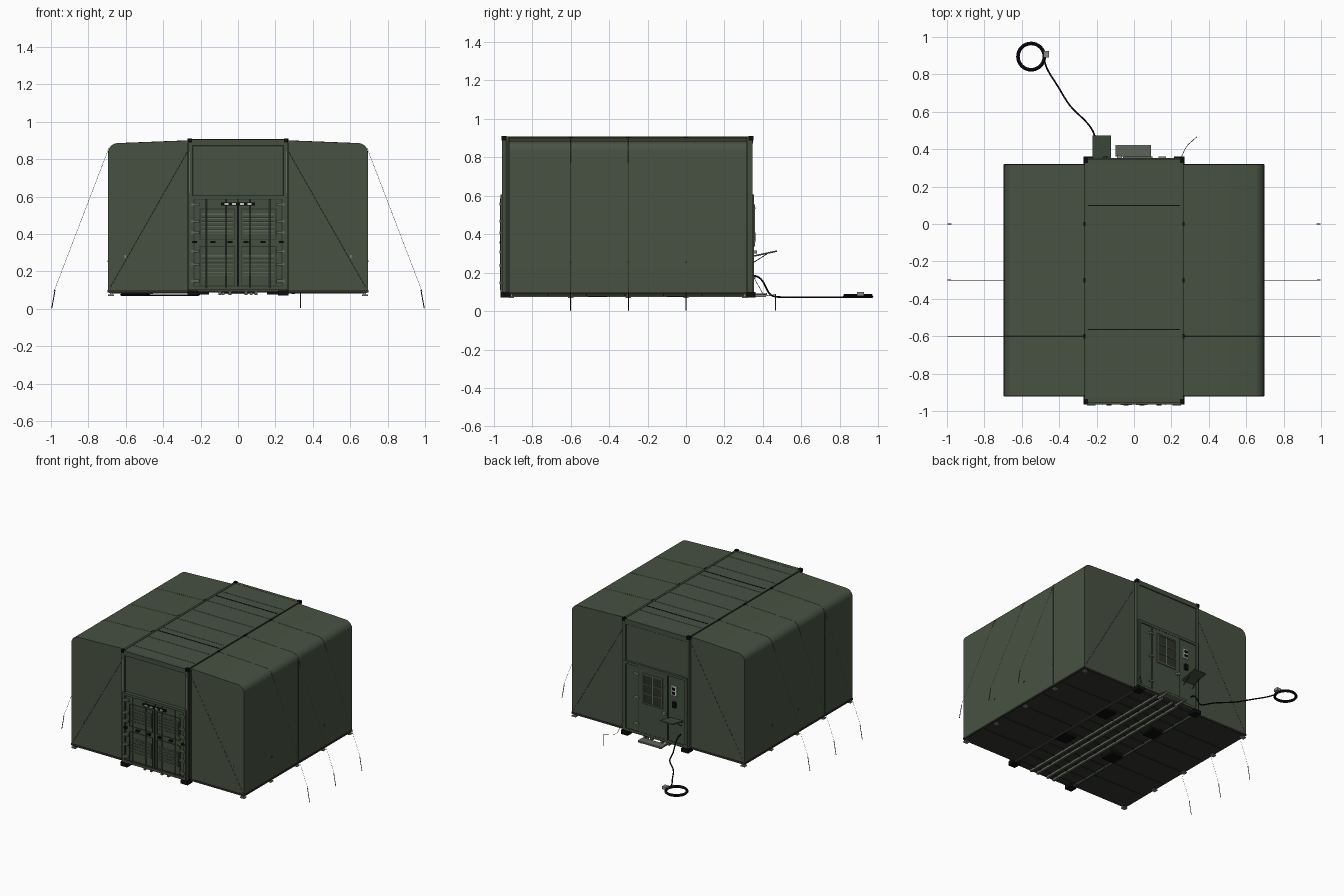
import bpy, bmesh, math
from mathutils import Vector

cube = bpy.data.objects.get("Cube")
if cube:
    bpy.data.objects.remove(cube, do_unlink=True)


def material(name, r, g, b):
    m = bpy.data.materials.new(name)
    m.use_nodes = True
    m.diffuse_color = (r, g, b, 1)
    m.node_tree.nodes["Principled BSDF"].inputs["Base Color"].default_value = (r, g, b, 1)
    return m


CANVAS = material("canvas green", 0.064, 0.083, 0.055)
SHELL = material("container green", 0.058, 0.078, 0.05)
TRIM = material("dark green trim", 0.025, 0.031, 0.021)
FLOOR = material("dark floor", 0.035, 0.039, 0.031)
BLACK = material("black rubber", 0.004, 0.004, 0.004)
STEEL = material("grey steel", 0.24, 0.25, 0.23)
GRATE = material("grey green grate", 0.11, 0.13, 0.095)
WHITE = material("pale panel", 0.6, 0.6, 0.57)


def finish(name, bm, mat):
    bmesh.ops.recalc_face_normals(bm, faces=bm.faces)
    me = bpy.data.meshes.new(name)
    bm.to_mesh(me)
    bm.free()
    me.materials.append(mat)
    ob = bpy.data.objects.new(name, me)
    bpy.context.collection.objects.link(ob)
    return ob


def boxes(name, mat, spans, mirror=False):
    """One object from boxes given as (x0, x1, y0, y1, z0, z1)."""
    bm = bmesh.new()
    todo = list(spans)
    if mirror:
        todo += [(-s[1], -s[0]) + tuple(s[2:]) for s in spans]
    for x0, x1, y0, y1, z0, z1 in todo:
        vs = bmesh.ops.create_cube(bm, size=1)["verts"]
        for v in vs:
            v.co = Vector(((x0 + x1) / 2 + v.co.x * (x1 - x0),
                           (y0 + y1) / 2 + v.co.y * (y1 - y0),
                           (z0 + z1) / 2 + v.co.z * (z1 - z0)))
    return finish(name, bm, mat)


def frame(x0, x1, y0, y1, z0, z1, w):
    """Four bars around a rectangle that faces y."""
    return [(x0, x1, y0, y1, z1 - w, z1), (x0, x1, y0, y1, z0, z0 + w),
            (x0, x0 + w, y0, y1, z0 + w, z1 - w), (x1 - w, x1, y0, y1, z0 + w, z1 - w)]


def tubes(name, mat, paths, r, smooth=False, closed=False):
    cu = bpy.data.curves.new(name, "CURVE")
    cu.dimensions = "3D"
    cu.bevel_depth = r
    cu.bevel_resolution = 2 if smooth else 0
    cu.use_fill_caps = True
    for pts in paths:
        sp = cu.splines.new("NURBS" if smooth else "POLY")
        sp.points.add(len(pts) - 1)
        for p, co in zip(sp.points, pts):
            p.co = (*co, 1)
        sp.use_endpoint_u = smooth
        sp.use_cyclic_u = closed
    tmp = bpy.data.objects.new(name + "_path", cu)
    bpy.context.collection.objects.link(tmp)
    me = bpy.data.meshes.new_from_object(tmp.evaluated_get(bpy.context.evaluated_depsgraph_get()))
    bpy.data.objects.remove(tmp, do_unlink=True)
    me.name = name
    me.materials.clear()
    me.materials.append(mat)
    for f in me.polygons:
        f.use_smooth = smooth
    ob = bpy.data.objects.new(name, me)
    bpy.context.collection.objects.link(ob)
    return ob


def skin(side):
    """Roof and wall outline of one side wing, from the ridge down."""
    pts = [(0.26, 0.9)]
    for i in range(9):
        a = math.radians(87 - 87 * i / 8)
        pts.append((0.642 + 0.052 * math.cos(a), 0.833 + 0.052 * math.sin(a)))
    pts.append((0.694, 0.1))
    return [(side * x, z) for x, z in pts]


SIDES = {"left": 1, "right": -1}
FRONT, BACK = -0.92, 0.318
RIBS = (0.0, -0.3, -0.6)

# Canvas side wings with rounded eaves and fine seams
for label, s in SIDES.items():
    bm = bmesh.new()
    face = bm.faces.new([bm.verts.new((x, FRONT, z)) for x, z in skin(s) + [(s * 0.26, 0.1)]])
    out = bmesh.ops.extrude_face_region(bm, geom=[face])["geom"]
    bmesh.ops.translate(bm, vec=(0, BACK - FRONT, 0),
                        verts=[g for g in out if isinstance(g, bmesh.types.BMVert)])
    wing = finish(label + "_canvas_wing", bm, CANVAS)
    bpy.context.view_layer.objects.active = wing
    wing.select_set(True)
    bpy.ops.object.shade_smooth_by_angle(angle=math.radians(30))
    wing.select_set(False)
    tubes(label + "_canvas_seams", TRIM, [[(x, y, z) for x, z in skin(s)] for y in RIBS], 0.0007)
    tubes(label + "_corner_cords", TRIM,
          [[(s * 0.27, y, 0.84), (s * 0.685, y, 0.11)] for y in (FRONT, BACK)], 0.0005)
    # Guy ropes with ground stakes
    tubes(label + "_guy_ropes", GRATE,
          [[(s * 0.69, y, 0.86), (s * 0.985, y, 0.09)] for y in RIBS], 0.0008)
    tubes(label + "_stakes", TRIM,
          [[(s * 0.978, y, 0.1), (s * 0.996, y, 0.002)] for y in RIBS], 0.0025)

# Small fittings on the canvas
boxes("rope_rings", STEEL, [(0.598, 0.608, FRONT - 0.003, FRONT, 0.272, 0.286)], True)
boxes("wall_toggles", TRIM, [(0.692, 0.697, y - 0.004, y + 0.004, 0.25, 0.258) for y in RIBS], True)
boxes("ridge_clamps", BLACK, [(0.26, 0.269, y - 0.012, y + 0.012, 0.888, 0.909) for y in RIBS], True)

# Wing floors, edge rails and levelling feet
boxes("wing_floors", FLOOR, [(0.26, 0.69, FRONT, BACK, 0.085, 0.102)], True)
boxes("floor_edges", TRIM, [(0.68, 0.698, FRONT, BACK, 0.088, 0.1),
                            (0.27, 0.69, FRONT - 0.003, FRONT, 0.088, 0.1),
                            (0.27, 0.69, BACK, BACK + 0.003, 0.088, 0.1)], True)
boxes("floor_panel_joints", TRIM,
      [(0.27, 0.68, FRONT + 0.2 * i, FRONT + 0.2 * i + 0.005, 0.082, 0.085) for i in range(1, 6)], True)
feet = (FRONT + 0.012, -0.6, -0.3, 0, BACK - 0.012)
boxes("foot_posts", STEEL, [(0.672, 0.684, y - 0.006, y + 0.006, 0.072, 0.095) for y in feet], True)
boxes("foot_pads", STEEL, [(0.662, 0.694, y - 0.014, y + 0.014, 0.068, 0.076) for y in feet], True)

# Central container: body, roof seams, posts and rails
boxes("container_body", SHELL, [(-0.258, 0.258, -0.938, 0.338, 0.098, 0.902)])
boxes("container_roof", CANVAS, [(-0.25, 0.25, -0.93, 0.33, 0.9, 0.905)])
boxes("roof_seams", BLACK, [(-0.245, 0.245, y - 0.003, y + 0.003, 0.9, 0.907) for y in (-0.565, 0.098)])
boxes("roof_ribs", CANVAS, [(-0.25, 0.25, -0.85 + 0.17 * i, -0.842 + 0.17 * i, 0.9, 0.9065) for i in range(7)])
boxes("roof_edge_rails", SHELL, [(0.25, 0.262, -0.955, 0.345, 0.89, 0.908)], True)
boxes("roof_rail_sides", TRIM, [(0.261, 0.265, -0.955, 0.345, 0.88, 0.908)], True)
boxes("corner_posts", SHELL, [(0.243, 0.266, -0.956, -0.925, 0.1, 0.905),
                              (0.243, 0.266, 0.32, 0.347, 0.1, 0.905)], True)
boxes("post_gaskets", TRIM, [(0.266, 0.269, -0.94, -0.918, 0.1, 0.89),
                             (0.239, 0.243, -0.945, -0.93, 0.6, 0.89)], True)
boxes("post_strips", STEEL, [(0.2585, 0.2615, -0.9575, -0.95, 0.62, 0.84)], True)
boxes("end_headers", SHELL, [(-0.25, 0.25, -0.956, -0.93, 0.872, 0.906),
                             (-0.25, 0.25, 0.325, 0.348, 0.872, 0.906)])
boxes("header_shadow_gaps", TRIM, [(-0.243, 0.243, -0.942, -0.936, 0.867, 0.872),
                                   (-0.243, 0.243, 0.336, 0.342, 0.867, 0.872)])
boxes("corner_castings", BLACK,
      [(0.215, 0.27, y - 0.028, y + 0.028, 0.07, 0.098) for y in (-0.937, 0.334)]
      + [(0.245, 0.268, y - 0.012, y + 0.012, 0.888, 0.911) for y in (-0.947, 0.338)], True)

# Underside: floor, cross joists, long rails and lifting pockets
boxes("container_floor", FLOOR, [(-0.258, 0.258, -0.938, 0.338, 0.09, 0.1)])
boxes("cross_joists", TRIM, [(-0.25, 0.25, -0.9 + 0.1 * i, -0.888 + 0.1 * i, 0.086, 0.092) for i in range(13)])
boxes("long_rails", GRATE, [(0.035, 0.05, -0.94, 0.34, 0.074, 0.092),
                            (0.088, 0.103, -0.94, 0.34, 0.074, 0.092)], True)
boxes("side_sills", SHELL, [(0.245, 0.26, -0.94, 0.34, 0.078, 0.1)], True)
boxes("lifting_pockets", BLACK, [(0.155, 0.25, y - 0.05, y + 0.05, 0.076, 0.092) for y in (-0.05, -0.46)], True)

# Front double doors
boxes("front_door_leaves", SHELL, [(0.004, 0.238, -0.954, -0.93, 0.108, 0.6)], True)
boxes("front_door_gap", BLACK, [(-0.006, 0.006, -0.957, -0.93, 0.108, 0.57)])
boxes("front_door_frame", SHELL, frame(-0.255, 0.255, -0.964, -0.93, 0.1, 0.606, 0.018))
boxes("front_frame_gap", TRIM, frame(-0.238, 0.238, -0.956, -0.94, 0.117, 0.589, 0.005))
boxes("front_door_outline", TRIM, [b for z0, z1 in ((0.37, 0.535), (0.12, 0.335))
                                   for b in frame(0.016, 0.205, -0.957, -0.95, z0, z1, 0.004)], True)
boxes("vent_grates", GRATE, [(0.028, 0.192, -0.957, -0.95, z, z + 0.11) for z in (0.178, 0.4)], True)
boxes("vent_slats", SHELL, [(0.028, 0.192, -0.961, -0.953, z + 0.022 * i, z + 0.022 * i + 0.012)
                            for z in (0.18, 0.402) for i in range(5)], True)
boxes("vent_shadow_lines", TRIM, [(0.028, 0.192, -0.959, -0.953, z + 0.022 * i, z + 0.022 * i + 0.004)
                                  for z in (0.198, 0.42) for i in range(4)], True)
tubes("lock_bars", GRATE, [[(s * x, -0.964, 0.11), (s * x, -0.964, 0.585)]
                           for s in SIDES.values() for x in (0.065, 0.17)], 0.003)
boxes("door_hinges", GRATE, [(0.205, 0.25, -0.97, -0.95, z, z + 0.015)
                             for z in (0.14, 0.23, 0.3, 0.4, 0.46, 0.55)], True)
boxes("door_latches", BLACK, [(x, x + 0.026, -0.97, -0.95, 0.351, 0.361) for x in (0.03, 0.12, 0.22)], True)
boxes("door_top_plate", BLACK, [(-0.092, 0.092, -0.965, -0.95, 0.552, 0.568)])
boxes("door_top_lights", WHITE, [(x, x + 0.022, -0.968, -0.96, 0.555, 0.565) for x in (0.01, 0.05)], True)

# Loose canvas flaps above both ends
boxes("end_flaps", CANVAS, [(-0.239, 0.239, -0.943, -0.935, 0.61, 0.867),
                            (-0.239, 0.239, 0.335, 0.343, 0.61, 0.867)])

# Back wall with personnel door and barred window
boxes("back_wall_frame", SHELL, frame(-0.255, 0.255, 0.33, 0.354, 0.1, 0.606, 0.018))
boxes("back_wall_panel", SHELL, [(-0.24, 0.24, 0.33, 0.346, 0.11, 0.6)])
boxes("back_door", SHELL, [(-0.095, 0.135, 0.34, 0.352, 0.12, 0.585)])
boxes("back_door_outline", TRIM, frame(-0.1, 0.14, 0.34, 0.353, 0.115, 0.59, 0.005))
boxes("back_window", TRIM, [(-0.055, 0.095, 0.345, 0.354, 0.34, 0.55)])
boxes("back_window_frame", GRATE, frame(-0.06, 0.1, 0.345, 0.36, 0.335, 0.555, 0.009)
      + [(0.016, 0.024, 0.345, 0.358, 0.345, 0.545)]
      + [(-0.05, 0.09, 0.345, 0.358, z, z + 0.006) for z in (0.41, 0.477)])
boxes("back_hinges", STEEL, [(0.13, 0.17, 0.345, 0.362, z, z + 0.01) for z in (0.17, 0.36, 0.53)])
boxes("back_handle", STEEL, [(-0.09, -0.065, 0.345, 0.37, 0.3, 0.315)])
boxes("power_panel", WHITE, [(-0.172, -0.128, 0.34, 0.355, 0.455, 0.525)])
boxes("power_sockets", BLACK, [(-0.162, -0.138, 0.345, 0.36, z, z + 0.018) for z in (0.465, 0.495)]
      + [(-0.165, -0.14, 0.34, 0.362, 0.37, 0.41)])

# Fold-out shelf tilted upward, with struts
shelf = boxes("fold_out_shelf", SHELL, [(-0.222, -0.122, 0, 0.13, -0.004, 0.004)])
shelf.location = (0, 0.346, 0.285)
shelf.rotation_euler = (math.radians(12), 0, 0)
tubes("shelf_struts", TRIM, [[(x, 0.346, 0.25), (x, 0.42, 0.296)] for x in (-0.21, -0.134)], 0.002)

# Boarding step
boxes("boarding_step", GRATE, [(-0.1, 0.092, 0.362, 0.42, 0.084, 0.092)])
boxes("step_frame", STEEL, [(x, x + 0.012, 0.33, 0.415, 0.074, 0.086) for x in (-0.085, 0.065)])
boxes("step_rim", STEEL, frame(-0.1, 0.092, 0.416, 0.422, 0.08, 0.094, 0.003))

# Power cable ending in a coil with a plug
tubes("power_cable", BLACK, [[(-0.2, 0.34, 0.185), (-0.2, 0.375, 0.185), (-0.2, 0.41, 0.15),
                              (-0.2, 0.43, 0.075), (-0.215, 0.5, 0.072), (-0.27, 0.565, 0.072),
                              (-0.35, 0.63, 0.072), (-0.41, 0.75, 0.072), (-0.48, 0.84, 0.072),
                              (-0.482, 0.9, 0.075)]], 0.0045, smooth=True)
tubes("cable_coil", BLACK, [[(-0.55 + r * math.cos(a), 0.895 + r * math.sin(a), z)
                             for a in (math.tau * i / 32 for i in range(32))]
                            for r, z in ((0.074, 0.075), (0.067, 0.075), (0.071, 0.083))], 0.006, closed=True)
boxes("cable_plug", STEEL, [(-0.485, -0.455, 0.89, 0.925, 0.078, 0.098)])

# Grounding rod and its wire
tubes("grounding_rod", GRATE, [[(0.335, 0.465, 0.09), (0.335, 0.465, 0.004)]], 0.0025)
tubes("grounding_wire", TRIM, [[(0.25, 0.35, 0.18), (0.272, 0.4, 0.09),
                                (0.29, 0.425, 0.08), (0.335, 0.465, 0.085)]], 0.0015)
